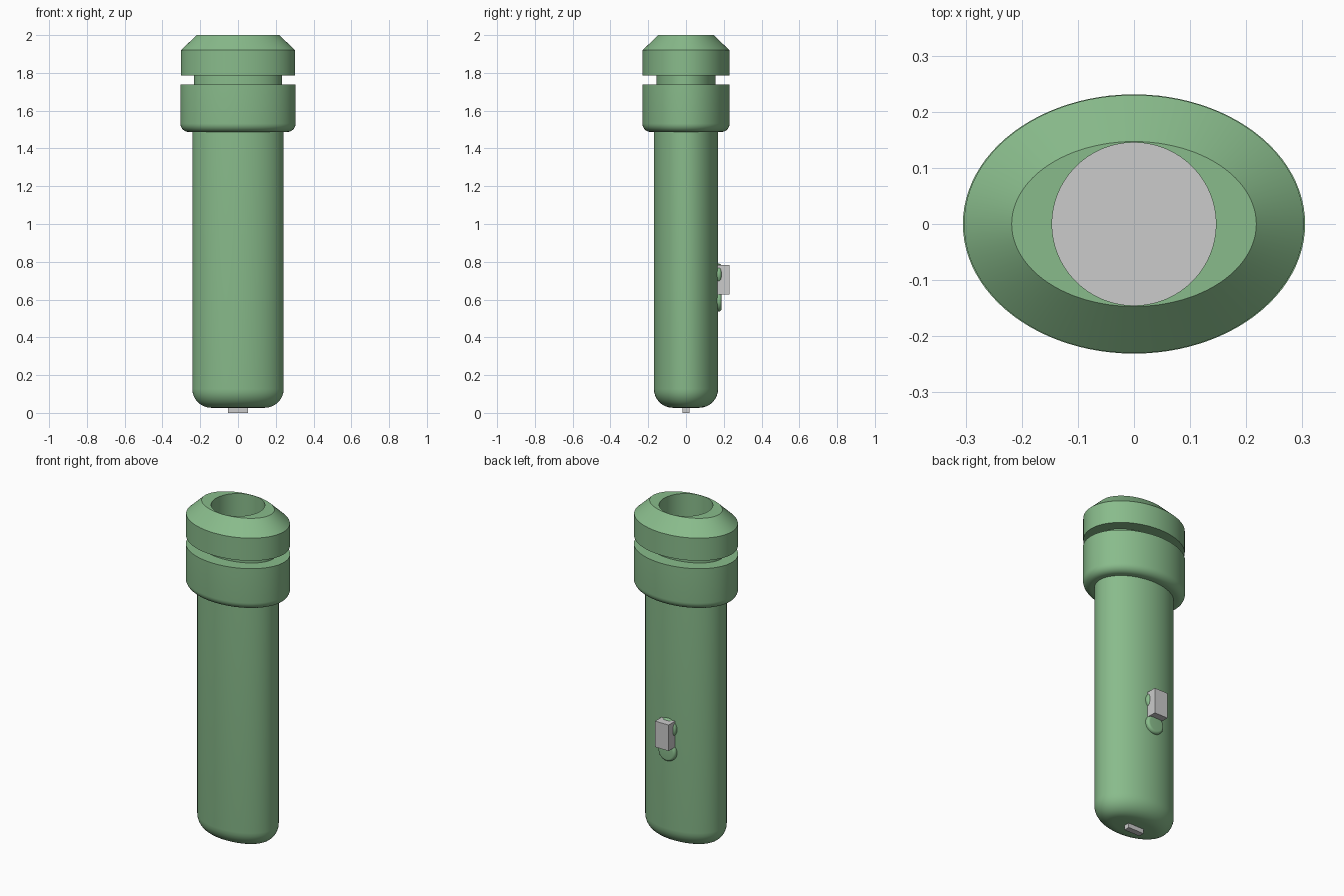
import bpy, bmesh, math

if "Cube" in bpy.data.objects:
    bpy.data.objects.remove(bpy.data.objects["Cube"])

green = bpy.data.materials.new("green")
green.diffuse_color = (0.25, 0.5, 0.26, 1)
green.use_nodes = True
green.node_tree.nodes["Principled BSDF"].inputs["Base Color"].default_value = green.diffuse_color
SEG = 96


def finish(bm, name, mat=None, angle=35):
    bmesh.ops.recalc_face_normals(bm, faces=bm.faces)
    me = bpy.data.meshes.new(name)
    bm.to_mesh(me)
    bm.free()
    ob = bpy.data.objects.new(name, me)
    bpy.context.collection.objects.link(ob)
    if mat:
        me.materials.append(mat)
    bpy.ops.object.select_all(action='DESELECT')
    ob.select_set(True)
    bpy.context.view_layer.objects.active = ob
    bpy.ops.object.shade_smooth_by_angle(angle=math.radians(angle))
    return ob


def loft(name, rings, mat=None, closed=False):
    """Skin elliptical rings (rx, ry, z); cap the ends or join last to first."""
    bm = bmesh.new()
    loops = []
    for rx, ry, z in rings:
        loops.append([bm.verts.new((rx * math.cos(2 * math.pi * i / SEG),
                                    ry * math.sin(2 * math.pi * i / SEG), z))
                      for i in range(SEG)])
    pairs = list(zip(loops, loops[1:]))
    if closed:
        pairs.append((loops[-1], loops[0]))
    else:
        bm.faces.new(loops[0])
        bm.faces.new(loops[-1])
    for a, b in pairs:
        for i in range(SEG):
            j = (i + 1) % SEG
            bm.faces.new((a[i], a[j], b[j], b[i]))
    return finish(bm, name, mat)


def rounded_bottom(rx, ry, z, r, n=8):
    """Rings of a quarter-round lower edge."""
    out = []
    for k in range(n + 1):
        t = math.pi / 2 * k / n
        inset = r * (1 - math.sin(t))
        out.append((rx - inset, ry - inset, z + r * (1 - math.cos(t))))
    return out


def box(name, lo, hi, mat=None):
    bm = bmesh.new()
    bmesh.ops.create_cube(bm, size=1)
    for v in bm.verts:
        v.co = [(a + b) / 2 + c * (b - a) for a, b, c in zip(lo, hi, v.co)]
    return finish(bm, name, mat)


# Main oval body
loft("body", rounded_bottom(0.242, 0.17, 0.027, 0.1) + [(0.242, 0.17, 1.52)], green)

# Collar and recessed neck around the bore
BORE = 0.146
FLOOR = 1.6
loft("collar", rounded_bottom(0.305, 0.231, 1.487, 0.045)
     + [(0.305, 0.231, 1.738), (BORE, BORE, 1.738), (BORE, BORE, 1.487)], green, True)
loft("neck", [(0.232, 0.156, 1.73), (0.232, 0.156, 1.79),
              (BORE, BORE, 1.79), (BORE, BORE, 1.73)], green, True)

# Chamfered mouthpiece with round opening
loft("mouthpiece", [(0.303, 0.23, 1.785), (0.303, 0.23, 1.92), (0.218, 0.147, 2.0),
                    (BORE, BORE - 0.001, 2.0), (BORE, BORE - 0.001, 1.785)], green, True)

# Grey disc at the floor of the bore
loft("bore_floor", [(BORE, BORE, FLOOR - 0.05), (BORE, BORE, FLOOR)])

# Two rounded button pads on the back
for name, z in (("upper_pad", 0.733), ("lower_pad", 0.593)):
    rings = [(0.057, 0.057, 0.15)] + [
        (0.042 + 0.015 * math.cos(t), 0.042 + 0.015 * math.cos(t), 0.173 + 0.015 * math.sin(t))
        for t in [math.pi / 2 * k / 6 for k in range(7)]]
    pad = loft(name, rings, green)
    pad.rotation_euler = (-math.pi / 2, 0, 0)
    pad.location = (0, 0, z)

# Slider block and bottom port
box("slider", (-0.045, 0.165, 0.627), (0.045, 0.229, 0.782))
box("bottom_port", (-0.053, -0.018, 0), (0.053, 0.018, 0.04))
